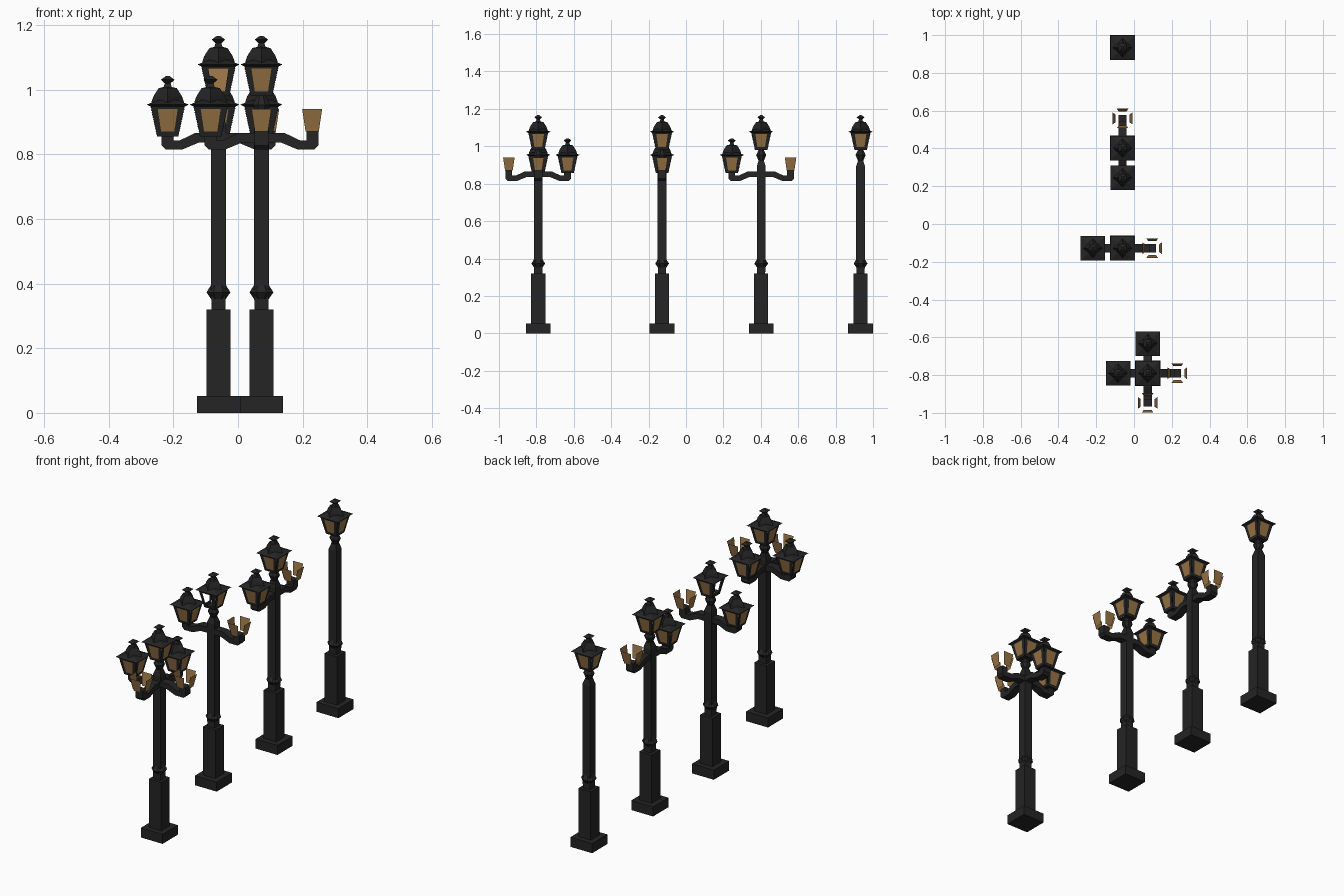
import bpy, bmesh, math
from mathutils import Vector, Matrix

if "Cube" in bpy.data.objects:
    bpy.data.objects.remove(bpy.data.objects["Cube"])


def material(name, rgb):
    m = bpy.data.materials.new(name)
    m.diffuse_color = (*rgb, 1)
    m.use_nodes = True
    m.node_tree.nodes["Principled BSDF"].inputs["Base Color"].default_value = m.diffuse_color
    return m


IRON = material("dark iron", (0.018, 0.018, 0.018))
GLASS = material("amber glass", (0.32, 0.175, 0.06))


def finish(name, bm, mat, loc, turn=0.0, fix=True):
    if fix:
        bmesh.ops.recalc_face_normals(bm, faces=bm.faces)
    me = bpy.data.meshes.new(name)
    bm.to_mesh(me)
    bm.free()
    me.materials.append(mat)
    ob = bpy.data.objects.new(name, me)
    ob.matrix_world = Matrix.Translation(loc) @ Matrix.Rotation(turn, 4, 'Z')
    bpy.context.collection.objects.link(ob)


def turned(name, profile, loc, sides=4, diamond=False):
    """Faceted column from (half width, height) pairs."""
    bm = bmesh.new()
    off = 0 if diamond else math.pi / sides
    k = 1 if diamond else 1 / math.cos(math.pi / sides)
    rings = []
    for r, z in profile:
        rings.append([bm.verts.new((r * k * math.cos(off + 2 * math.pi * i / sides),
                                    r * k * math.sin(off + 2 * math.pi * i / sides), z))
                      for i in range(sides)])
    for a, b in zip(rings, rings[1:]):
        for i in range(sides):
            j = (i + 1) % sides
            bm.faces.new((a[i], a[j], b[j], b[i]))
    bm.faces.new(rings[0][::-1])
    bm.faces.new(rings[-1])
    finish(name, bm, IRON, loc)


# lantern side: outer trapezoid and window trapezoid as (half width, offset, z)
OUT = [(.033, .0335, 0), (.053, .0535, .095)]
WIN = [(.0205, .037, .015), (.031, .052, .085)]


def trapezoid(bm, shape, rot):
    (w0, d0, z0), (w1, d1, z1) = shape
    pts = [(-w0, -d0, z0), (w0, -d0, z0), (w1, -d1, z1), (-w1, -d1, z1)]
    return [bm.verts.new(rot @ Vector(p)) for p in pts]


def panes(loc, sides=(0, 1, 2, 3)):
    bm = bmesh.new()
    for s in sides:
        bm.faces.new(trapezoid(bm, WIN, Matrix.Rotation(s * math.pi / 2, 3, 'Z')))
    finish("lantern_panes", bm, GLASS, loc, fix=False)


def lantern(loc, pane_sides=(0, 1, 2, 3)):
    # open frame around the windows
    bm = bmesh.new()
    for s in range(4):
        rot = Matrix.Rotation(s * math.pi / 2, 3, 'Z')
        o, w = trapezoid(bm, OUT, rot), trapezoid(bm, WIN, rot)
        for i in range(4):
            j = (i + 1) % 4
            bm.faces.new((o[i], o[j], w[j], w[i]))
    bm.faces.new([bm.verts.new((x * .033, y * .033, 0))
                  for x, y in ((-1, -1), (-1, 1), (1, 1), (1, -1))])
    finish("lantern_frame", bm, IRON, loc, fix=False)
    panes(loc, pane_sides)
    # brim, dome and finial
    turned("lantern_brim", [(.053, .092), (.065, .098), (.03, .112)], loc)
    turned("lantern_dome", [(.05, .1), (.05, .107), (.044, .124), (.028, .149), (.014, .152)],
           loc, diamond=True)
    turned("lantern_finial", [(.014, .148), (.009, .164), (.021, .175), (.006, .186)], loc)


def arm(loc, turn):
    side = [(0, .836), (.062, .836), (.112, .815), (.163, .815), (.176, .828), (.176, .872),
            (.139, .872), (.139, .843), (.12, .843), (.072, .866), (0, .866)]
    bm = bmesh.new()
    f = bm.faces.new([bm.verts.new((r, -.022, z)) for r, z in side])
    ext = bmesh.ops.extrude_face_region(bm, geom=[f])
    bmesh.ops.translate(bm, vec=(0, .044, 0),
                        verts=[v for v in ext['geom'] if isinstance(v, bmesh.types.BMVert)])
    finish("arm", bm, IRON, loc, turn)


REACH = .157


def street_lamp(x, y, full=(), bare=(), top_panes=(0, 1, 2, 3)):
    """full / bare: arm angles with a whole lantern / with panes only."""
    loc = Vector((x, y, 0))
    turned("base", [(.0665, 0), (.0665, .053)], loc)
    turned("plinth", [(.0375, .05), (.0375, .32)], loc)
    turned("pole", [(.0215, .32), (.0235, .4), (.0235, .893), (.013, .927)], loc)
    turned("collar", [(.021, .35), (.037, .373), (.022, .397)], loc, sides=8)
    turned("neck", [(.013, .92), (.027, .953), (.013, .982)], loc, sides=8)
    lantern(loc + Vector((0, 0, .98)), top_panes)
    for angles, build in ((full, lantern), (bare, panes)):
        for deg in angles:
            a = math.radians(deg)
            arm(loc, a)
            build(loc + Vector((REACH * math.cos(a), REACH * math.sin(a), .856)))


# single, two-armed, two-armed sideways, four-armed
street_lamp(-.0605, .9335)
street_lamp(-.0605, .402, full=[270], bare=[90])
street_lamp(-.0605, -.128, full=[180], bare=[0], top_panes=(1, 2))
street_lamp(.0725, -.79, full=[180, 90], bare=[0, 270])
